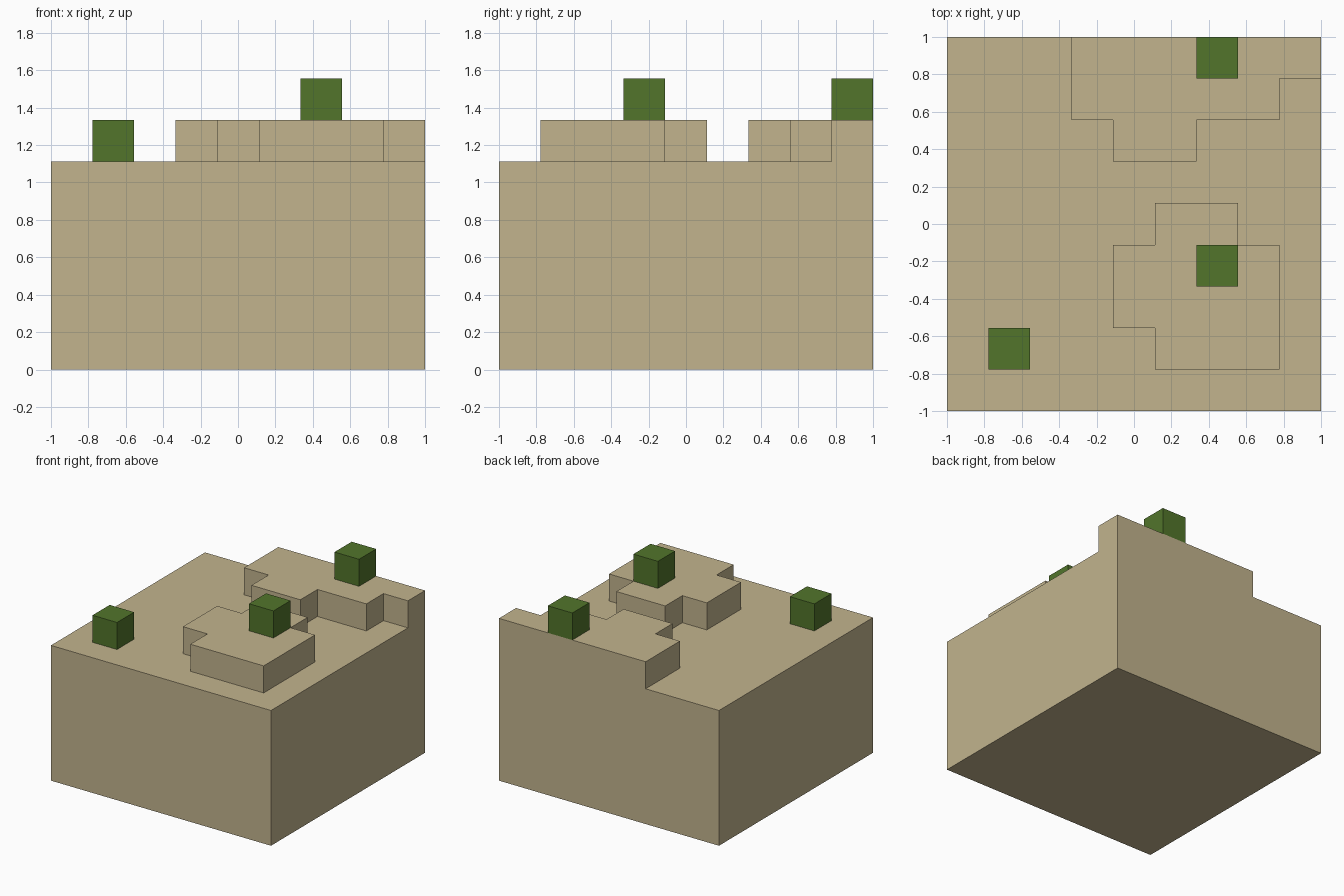
import bpy
import bmesh

default = bpy.data.objects.get("Cube")
if default:
    bpy.data.objects.remove(default, do_unlink=True)

# The terrain sits on a nine by nine grid of cubic cells
CELLS = 9
UNIT = 2 / CELLS


def make_material(name, rgb):
    mat = bpy.data.materials.new(name)
    mat.use_nodes = True
    color = (*rgb, 1)
    mat.diffuse_color = color
    bsdf = mat.node_tree.nodes["Principled BSDF"]
    bsdf.inputs["Base Color"].default_value = color
    bsdf.inputs["Roughness"].default_value = 0.9
    return mat


def make_prism(name, outline, bottom, height, mat, closed=True):
    """Extrude a counter-clockwise outline, given in cells, straight up."""
    bm = bmesh.new()
    rings = []
    for level in (bottom, bottom + height):
        rings.append([bm.verts.new((x * UNIT - 1, y * UNIT - 1, level * UNIT))
                      for x, y in outline])
    low, high = rings
    count = len(outline)
    for i in range(count):
        j = (i + 1) % count
        bm.faces.new((low[i], low[j], high[j], high[i]))
    bm.faces.new(high)
    if closed:
        bm.faces.new(low[::-1])
    mesh = bpy.data.meshes.new(name)
    bm.to_mesh(mesh)
    bm.free()
    mesh.materials.append(mat)
    obj = bpy.data.objects.new(name, mesh)
    bpy.context.collection.objects.link(obj)
    return obj


def square(x, y, size):
    return [(x, y), (x + size, y), (x + size, y + size), (x, y + size)]


sand = make_material("sand", (0.54, 0.456, 0.27))
green = make_material("cactus green", (0.084, 0.178, 0.024))

# Ground block
make_prism("ground_block", square(0, 0, CELLS), 0, 5, sand)

# Raised terraces, open where they rest on the ground
back_outline = [(3, 9), (3, 7), (4, 7), (4, 6), (6, 6),
                (6, 7), (8, 7), (8, 8), (9, 8), (9, 9)]
front_outline = [(4, 2), (5, 2), (5, 1), (8, 1), (8, 4),
                 (7, 4), (7, 5), (5, 5), (5, 4), (4, 4)]
make_prism("back_terrace", back_outline, 5, 1, sand, closed=False)
make_prism("front_terrace", front_outline, 5, 1, sand, closed=False)

# Cactus cubes
for name, x, y, level in (("back_cactus", 6, 8, 6),
                          ("front_cactus", 6, 3, 6),
                          ("low_cactus", 1, 1, 5)):
    make_prism(name, square(x, y, 1), level, 1, green)
